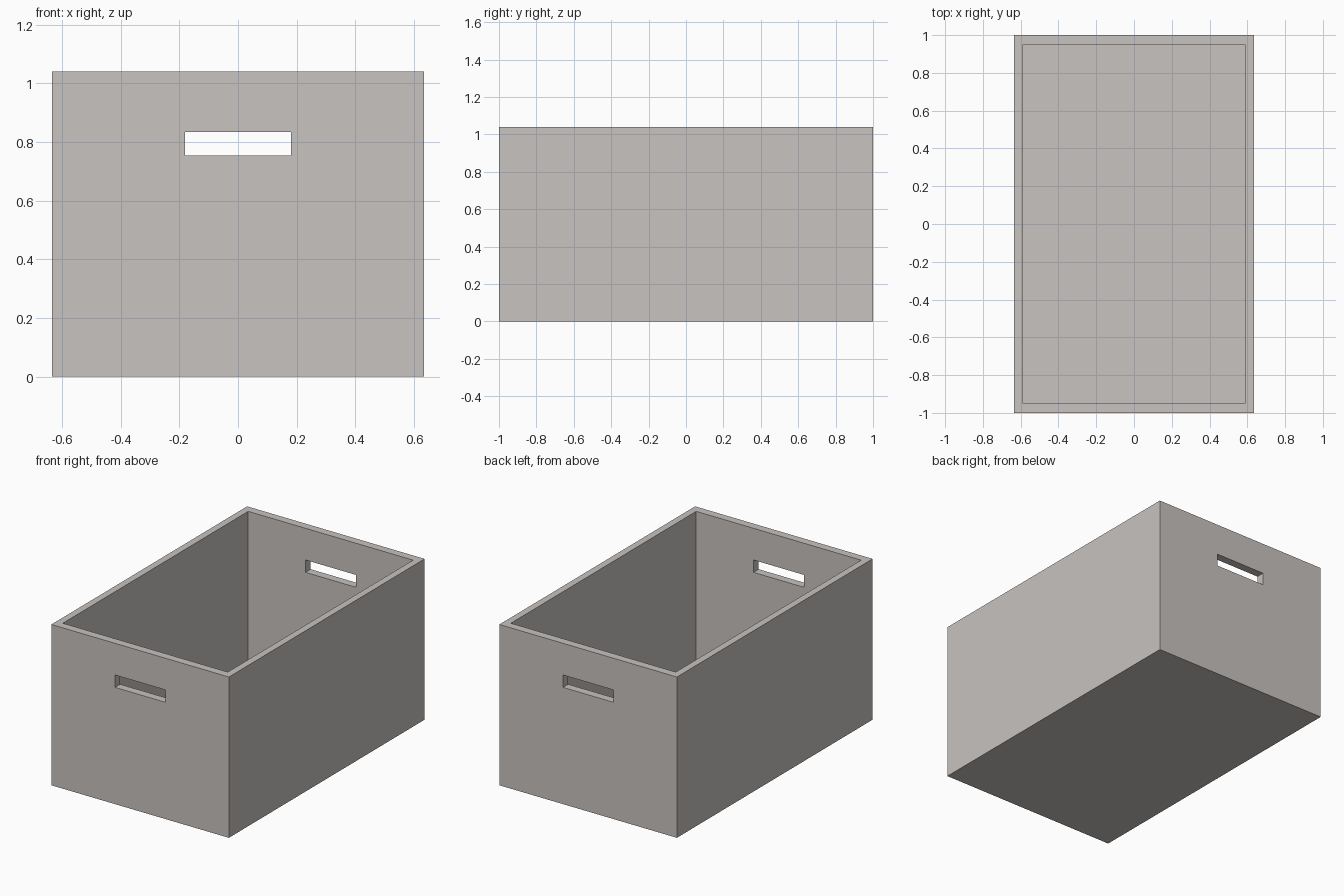
import bpy

if "Cube" in bpy.data.objects:
    bpy.data.objects.remove(bpy.data.objects["Cube"])

W, D, H = 1.27, 2.0, 1.04      # outer size
TX, TY, FLOOR = 0.045, 0.053, 0.05   # wall and floor thickness

grey = bpy.data.materials.new("warm_grey")
grey.diffuse_color = (0.578, 0.546, 0.527, 1)
grey.use_nodes = True
grey.node_tree.nodes["Principled BSDF"].inputs["Base Color"].default_value = grey.diffuse_color


def box(name, size, centre):
    bpy.ops.mesh.primitive_cube_add(size=1, location=centre)
    ob = bpy.context.object
    ob.name = name
    ob.scale = size
    bpy.ops.object.transform_apply(location=True, rotation=False, scale=True)
    ob.data.materials.append(grey)
    return ob


def cut(target, cutter):
    mod = target.modifiers.new("cut", 'BOOLEAN')
    mod.operation = 'DIFFERENCE'
    mod.solver = 'EXACT'
    mod.object = cutter
    bpy.context.view_layer.objects.active = target
    bpy.ops.object.modifier_apply(modifier=mod.name)
    bpy.data.objects.remove(cutter)


# Open storage box
crate = box("storage_box", (W, D, H), (0, 0, H / 2))

# Hollow interior, open at the top
cut(crate, box("cavity", (W - 2 * TX, D - 2 * TY, H), (0, 0, FLOOR + H / 2)))

# Hand slots through the front and back walls
cut(crate, box("hand_slots", (0.36, D + 0.4, 0.08), (0, 0, 0.795)))
